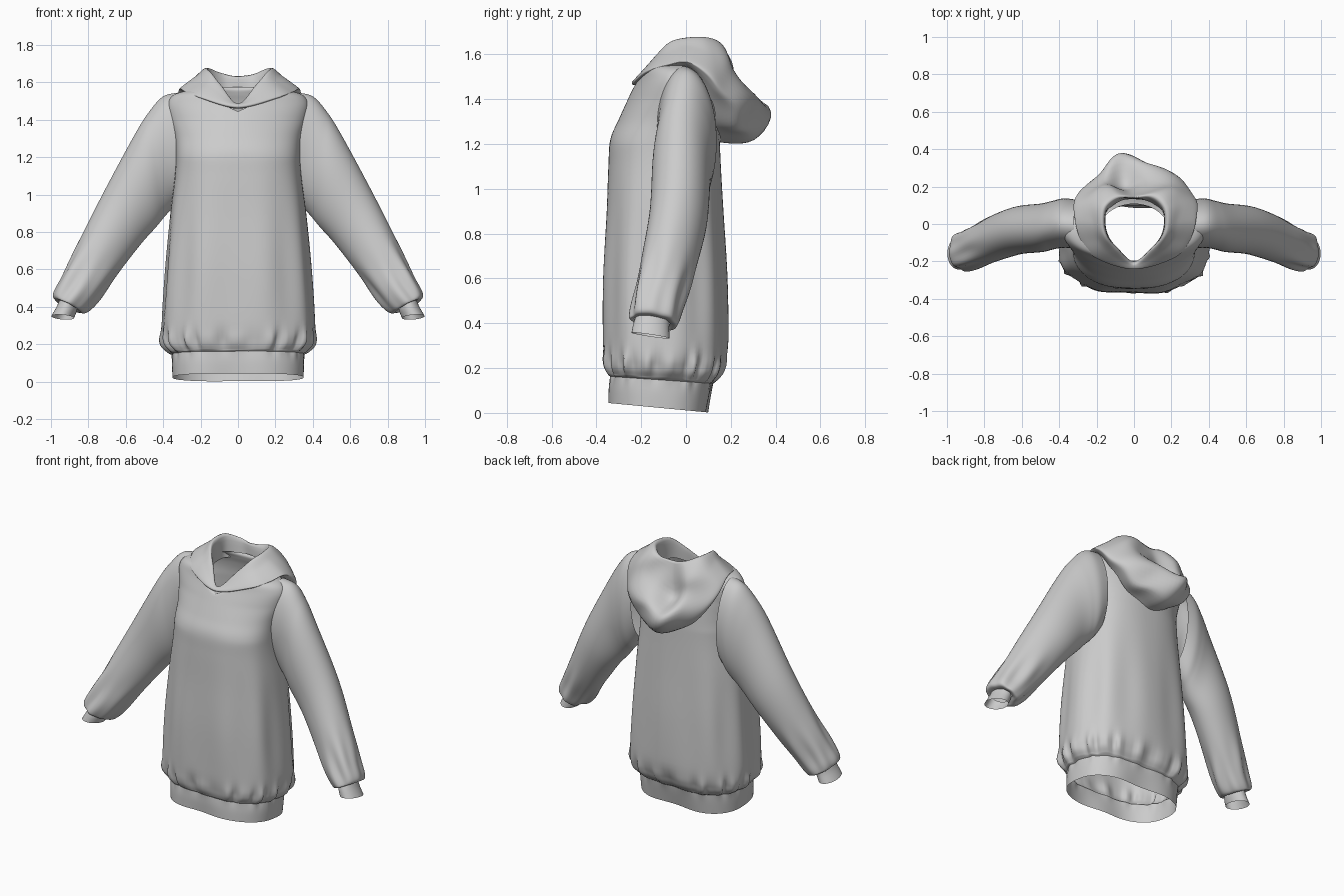
import bpy, bmesh, math
from math import sin, cos, pi

if "Cube" in bpy.data.objects:
    bpy.data.objects.remove(bpy.data.objects["Cube"])


def spline(keys, steps, closed=False):
    """Catmull-Rom through equal-length tuples, `steps` samples per span."""
    n, out = len(keys), []
    for i in range(n if closed else n - 1):
        ids = [i - 1, i, i + 1, i + 2]
        ids = [k % n if closed else min(max(k, 0), n - 1) for k in ids]
        a, b, c, d = (keys[k] for k in ids)
        for s in range(steps):
            t = s / steps
            out.append(tuple(q + 0.5 * t * (r - p + t * (2 * p - 5 * q + 4 * r - u + t * (3 * (q - r) + u - p)))
                             for p, q, r, u in zip(a, b, c, d)))
    if not closed:
        out.append(tuple(keys[-1]))
    return out


def loft(name, rings, close_u=True, close_v=False, mirror=False):
    """Skin a grid of points; each ring is a row of points."""
    bm = bmesh.new()
    sx = -1 if mirror else 1
    rows = [[bm.verts.new((sx * x, y, z)) for x, y, z in r] for r in rings]
    nv, nu = len(rows), len(rows[0])
    for i in range(nv if close_v else nv - 1):
        for j in range(nu if close_u else nu - 1):
            a, b = rows[i], rows[(i + 1) % nv]
            k = (j + 1) % nu
            bm.faces.new((a[j], a[k], b[k], b[j]))
    bmesh.ops.recalc_face_normals(bm, faces=bm.faces[:])
    me = bpy.data.meshes.new(name)
    bm.to_mesh(me)
    bm.free()
    me.polygons.foreach_set("use_smooth", [True] * len(me.polygons))
    ob = bpy.data.objects.new(name, me)
    bpy.context.collection.objects.link(ob)
    return ob


def bump(x, centre, width):
    return math.exp(-((x - centre) / width) ** 2)


def torso_ring(sec, seg=128):
    """Rounded-box cross-section with cloth folds, tilted hem and V neck."""
    z, hw, yf, yb = sec
    e = 2 / (2.5 - 0.6 * min(1, max(0, (z - 1.2) / 0.2)))   # rounder at the shoulders
    low = max(0, 1 - z / 0.3)
    ring = []
    for j in range(seg):
        a = 2 * pi * j / seg
        c, s = cos(a), sin(a)
        gather = bump(z, 0.19, 0.06) * (0.011 * sin(19 * a) + 0.006 * sin(31 * a + 1))
        drape = 0.007 * sin(9 * a + 0.6) * bump(z, 0.55, 0.4) if z > 0.14 else 0
        k = 1 + (gather + drape) / 0.33
        x = hw * k * math.copysign(abs(c) ** e, c)
        y = (yf + yb) / 2 + (yb - yf) / 2 * k * math.copysign(abs(s) ** e, s)
        y += low * (-0.035 * bump(x, 0.03, 0.16) if s > 0 else 0.025 * bump(x, -0.05, 0.12))
        zz = z + 0.045 * (yb - y) / (yb - yf) * max(0, 1 - z / 0.5)
        if y < -0.02:
            zz = min(zz, 1.445 + 0.46 * abs(x))
        ring.append((x, y, zz))
    return ring


# Torso: z, half width, front y, back y
torso = [(0.13, .352, -.347, .135), (0.145, .372, -.357, .15), (0.19, .40, -.368, .172),
         (0.29, .408, -.372, .185), (0.6, .388, -.37, .18), (0.9, .362, -.355, .165),
         (1.1, .338, -.347, .155), (1.22, .332, -.338, .15), (1.31, .34, -.30, .145),
         (1.42, .37, -.25, .135), (1.49, .375, -.217, .12), (1.535, .34, -.205, .105),
         (1.56, .26, -.20, .10), (1.575, .19, -.195, .11)]
loft("torso", [torso_ring(s) for s in spline(torso, 7)])

# Ribbed waistband
band = [(0, .35, -.355, .12), (0.07, .353, -.353, .128), (0.13, .352, -.347, .135)]
loft("waistband", [torso_ring(s) for s in spline(band, 4)])


def sleeve_ring(sec, fold, seg=56):
    """Ellipse spanning an outer and an inner edge point of the arm."""
    ox, oz, ix, iz, yc, yh = sec
    ring = []
    for j in range(seg):
        a = 2 * pi * j / seg
        k = 1 + fold * (0.05 * sin(5 * a + 9 * oz) + 0.04 * sin(8 * a + 2))
        c, s = cos(a) * k, sin(a) * k
        ring.append(((ox + ix) / 2 + c * (ox - ix) / 2, yc + s * yh,
                     (oz + iz) / 2 + c * (oz - iz) / 2 - 0.15 * s * yh))
    return ring


# Sleeves: outer x,z / inner x,z / y centre, y half depth
sleeve = [(.32, 1.545, .30, 1.0, .0, .13), (.40, 1.525, .35, .93, .005, .132),
          (.47, 1.45, .39, .885, -.005, .13), (.55, 1.325, .435, .83, -.02, .13),
          (.725, 1.0, .52, .735, -.035, .128), (.865, .72, .66, .555, -.085, .12),
          (.945, .56, .755, .43, -.125, .112), (.985, .48, .81, .375, -.14, .108),
          (.985, .445, .84, .37, -.145, .10), (.955, .432, .86, .39, -.15, .078)]
cuff = [(.955, .435, .86, .39, -.15, .076), (.97, .40, .865, .37, -.155, .08),
        (.998, .35, .877, .34, -.158, .085)]
arm_rings = [sleeve_ring(s, bump(s[1], .55, .16)) for s in spline(sleeve, 6)]
cuff_rings = [sleeve_ring(s, 0) for s in spline(cuff, 4)]
for name, flip in (("right", False), ("left", True)):
    loft("sleeve_" + name, arm_rings, mirror=flip)
    loft("cuff_" + name, cuff_rings, mirror=flip)

# Hood lying on the back: stations round the neck, each a profile from
# inside the collar, over the crest, down to the lower edge and under
front = [(0, -.20, 1.465), (0, -.212, 1.485), (0, -.225, 1.487), (0, -.24, 1.478), (0, -.238, 1.465), (0, -.21, 1.46)]
front_side = [(.09, -.13, 1.50), (.095, -.135, 1.585), (.15, -.155, 1.57), (.205, -.178, 1.533), (.21, -.178, 1.515), (.18, -.13, 1.50)]
collar = [(.14, -.07, 1.53), (.15, -.075, 1.65), (.21, -.08, 1.61), (.285, -.09, 1.56), (.29, -.09, 1.545), (.24, -.07, 1.525)]
side = [(.16, 0, 1.53), (.17, .0, 1.67), (.235, .01, 1.635), (.322, .02, 1.572), (.325, .02, 1.555), (.28, .02, 1.53)]
back_corner = [(.15, .07, 1.53), (.16, .09, 1.675), (.25, .12, 1.60), (.325, .135, 1.50), (.31, .15, 1.43), (.26, .11, 1.40)]
back_side = [(.08, .12, 1.53), (.09, .15, 1.65), (.16, .215, 1.55), (.20, .265, 1.41), (.18, .25, 1.28), (.15, .14, 1.27)]
back = [(0, .13, 1.53), (-.01, .15, 1.63), (-.04, .20, 1.44), (-.06, .372, 1.37), (-.03, .30, 1.225), (0, .15, 1.21)]
half = [front_side, collar, side, back_corner, back_side]
other = [[(-x * 0.95, y - 0.12 * max(0, y - .13), z) for x, y, z in st] for st in reversed(half)]
stations = [front] + half + [back] + other
profiles = [spline(st, 6) for st in stations]
columns = [spline([p[i] for p in profiles], 10, closed=True) for i in range(len(profiles[0]))]


def crease(p):
    """Slanting cloth folds on the draped part of the hood."""
    x, y, z = p
    w = min(1, max(0, (y - 0.10) / 0.12))
    return (x, y + 0.012 * w * sin(26 * z + 14 * x), z + 0.008 * w * sin(30 * x + 9 * z))


loft("hood", [[crease(p) for p in col] for col in columns])
